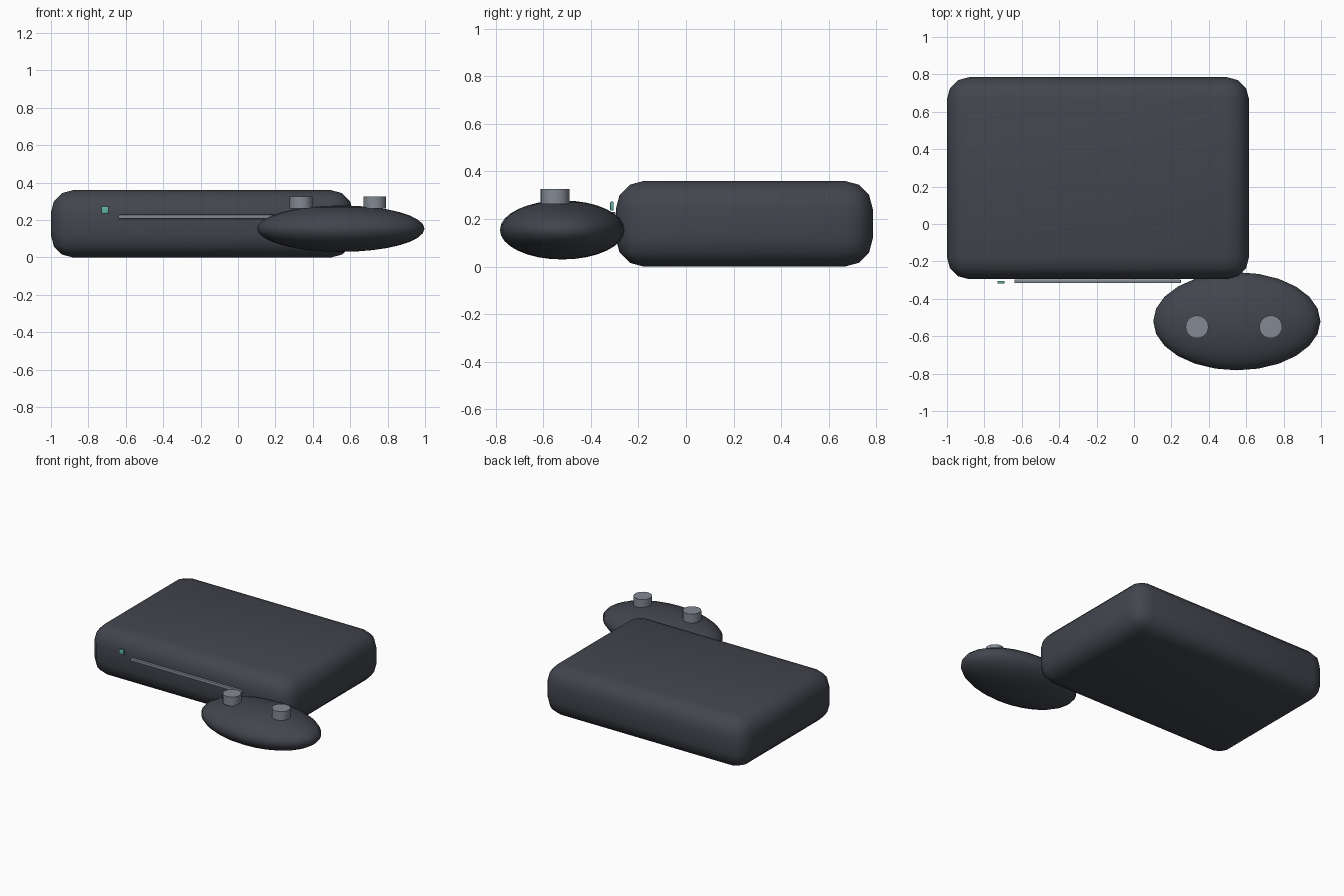
import bpy
import math

if "Cube" in bpy.data.objects:
    bpy.data.objects.remove(bpy.data.objects["Cube"])


def finish(name, color):
    ob = bpy.context.object
    ob.name = name
    mat = bpy.data.materials.get(color[0])
    if mat is None:
        mat = bpy.data.materials.new(color[0])
        mat.diffuse_color = color[1]
        mat.use_nodes = True
        mat.node_tree.nodes["Principled BSDF"].inputs["Base Color"].default_value = mat.diffuse_color
    ob.data.materials.append(mat)
    return ob


def rounded_box(name, lo, hi, bevel, segments, color):
    bpy.ops.mesh.primitive_cube_add(
        size=1, location=[(a + b) / 2 for a, b in zip(lo, hi)])
    ob = finish(name, color)
    ob.scale = [b - a for a, b in zip(lo, hi)]
    bpy.ops.object.transform_apply(location=False, rotation=False, scale=True)
    mod = ob.modifiers.new("round_edges", 'BEVEL')
    mod.width, mod.segments = bevel, segments
    bpy.ops.object.modifier_apply(modifier=mod.name)
    bpy.ops.object.shade_smooth_by_angle(angle=math.radians(40))
    return ob


DARK = ("dark_plastic", (0.055, 0.06, 0.075, 1))
GREY = ("grey_plastic", (0.23, 0.25, 0.29, 1))
TEAL = ("teal_light", (0.12, 0.45, 0.38, 1))

# console body with disc slot and power light on the front
rounded_box("console_body", (-1, -0.295, 0), (0.615, 0.785, 0.36), 0.118, 3, DARK)
rounded_box("disc_slot", (-0.64, -0.316, 0.207), (0.25, -0.296, 0.229), 0.004, 2, GREY)
rounded_box("power_light", (-0.731, -0.319, 0.235), (-0.692, -0.304, 0.273), 0.005, 2, TEAL)

# controller: flattened ball
bpy.ops.mesh.primitive_uv_sphere_add(segments=24, ring_count=16, radius=1,
                                     location=(0.55, -0.52, 0.154))
controller = finish("controller_body", DARK)
controller.scale = (0.447, 0.262, 0.124)
bpy.ops.object.transform_apply(location=False, rotation=False, scale=True)
bpy.ops.object.shade_smooth()

# two thumbsticks
for side, x in (("left", 0.337), ("right", 0.731)):
    bpy.ops.mesh.primitive_cylinder_add(vertices=24, radius=0.061, depth=0.064,
                                        location=(x, -0.55, 0.294))
    finish(side + "_thumbstick", GREY)
    bpy.ops.object.shade_smooth_by_angle(angle=math.radians(40))
